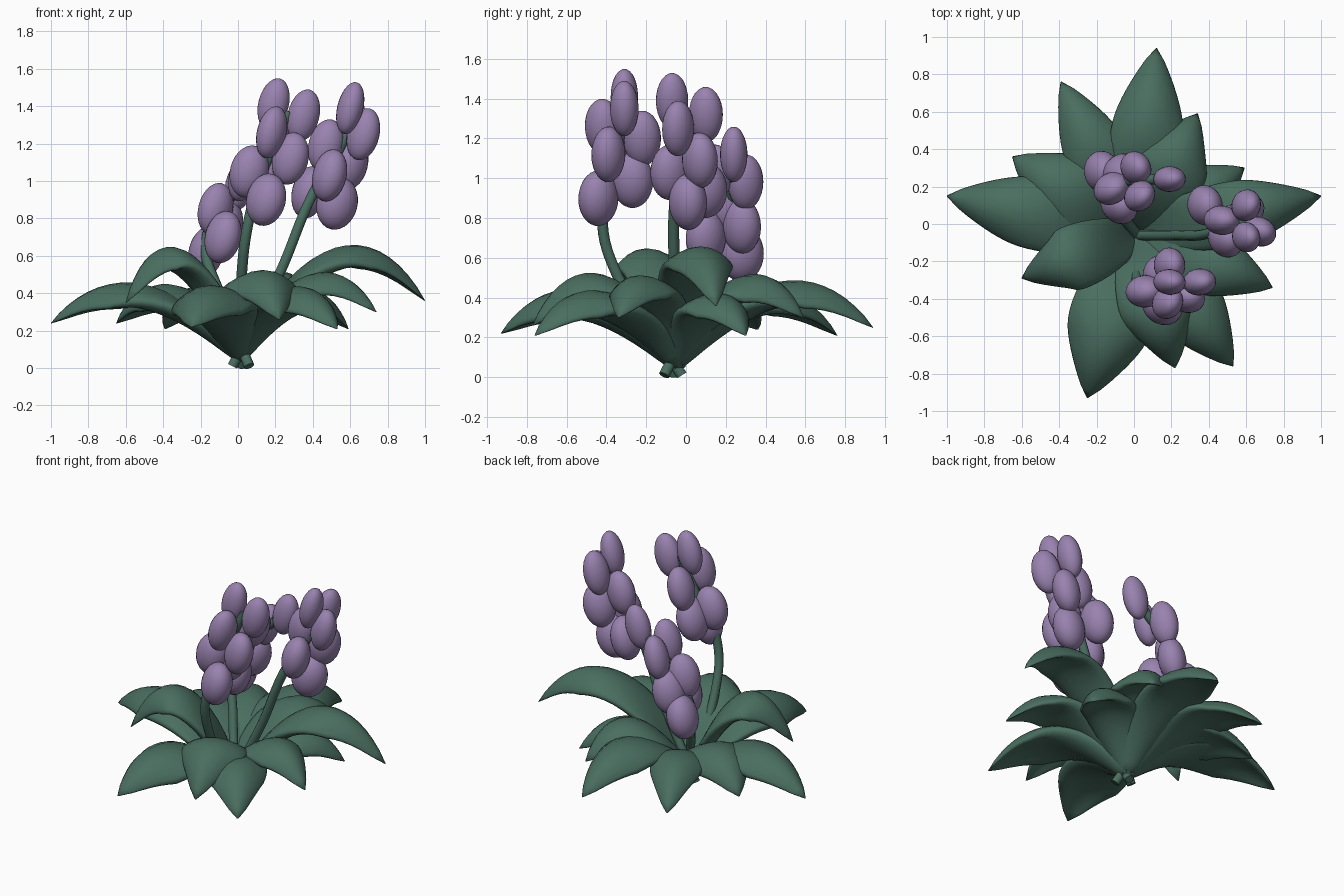
import bpy
import math
from mathutils import Vector

default_cube = bpy.data.objects.get("Cube")
if default_cube:
    bpy.data.objects.remove(default_cube, do_unlink=True)


def make_material(name, colour):
    material = bpy.data.materials.new(name)
    material.use_nodes = True
    material.diffuse_color = colour
    shader = material.node_tree.nodes["Principled BSDF"]
    shader.inputs["Base Color"].default_value = colour
    shader.inputs["Roughness"].default_value = 0.8
    return material


GREEN = make_material("leaf green", (0.068, 0.155, 0.117, 1))
PURPLE = make_material("bud purple", (0.32, 0.225, 0.43, 1))
CROWN = Vector((0.01, -0.05, 0.045))


def make_leaf(name, tip, peak, width, rows=18, columns=20):
    """A fleshy arching blade: channelled near the crown, drooping edges, plump underside."""
    tip = Vector(tip)
    flat = Vector((tip.x - CROWN.x, tip.y - CROWN.y, 0))
    side = Vector((-flat.y, flat.x, 0)).normalized()
    # Middle control point that lifts the midrib to the wanted peak
    control = CROWN + flat * 0.55
    control.z = (peak - 0.16 * CROWN.z - 0.36 * tip.z) / 0.48
    verts, faces = [], []
    for row in range(rows + 1):
        t = row / rows
        s = 1 - t
        middle = CROWN * s * s + control * 2 * s * t + tip * t * t
        tangent = (control - CROWN) * s + (tip - control) * t
        normal = tangent.cross(side).normalized()
        if normal.z < 0:
            normal.negate()
        half = 0.5 * width * max(math.sin(math.pi * t), 0) ** 0.75 + 0.04 * s + 0.004
        camber = half * (0.35 - 0.85 * min(t * 1.5, 1))
        for column in range(columns):
            angle = math.tau * column / columns
            u, v = math.cos(angle), math.sin(angle)
            bulge = half * v * (0.2 if v > 0 else 0.45)
            verts.append(middle + side * half * u + normal * (camber * u * u + bulge))
    for row in range(rows):
        for column in range(columns):
            a = row * columns + column
            b = row * columns + (column + 1) % columns
            faces.append((a, a + columns, b + columns, b))
    faces.append(tuple(range(columns)))
    faces.append(tuple(reversed(range(rows * columns, len(verts)))))
    mesh = bpy.data.meshes.new(name)
    mesh.from_pydata(verts, [], faces)
    mesh.materials.append(GREEN)
    mesh.shade_smooth()
    leaf = bpy.data.objects.new(name, mesh)
    bpy.context.collection.objects.link(leaf)


def make_stem(name, points):
    """A round stem swept along a smooth path."""
    curve = bpy.data.curves.new(name, "CURVE")
    curve.dimensions = "3D"
    curve.bevel_depth = 0.028
    curve.bevel_resolution = 3
    curve.resolution_u = 8
    curve.use_fill_caps = True
    spline = curve.splines.new("BEZIER")
    spline.bezier_points.add(len(points) - 1)
    for knot, point in zip(spline.bezier_points, points):
        knot.co = point
        knot.handle_left_type = knot.handle_right_type = "AUTO"
    curve.materials.append(GREEN)
    stem = bpy.data.objects.new(name, curve)
    bpy.context.collection.objects.link(stem)


def stem_at(points, z):
    """Stem position at a height."""
    for low, high in zip(points, points[1:]):
        if z <= high[2]:
            break
    share = min(max((z - low[2]) / (high[2] - low[2]), 0), 1)
    return Vector(low).lerp(Vector(high), share)


def make_buds(name, stem, centres):
    """Flattened egg-shaped buds set edge-on to the stem, slimmer at the top."""
    low = min(c[2] for c in centres)
    high = max(c[2] for c in centres)
    for index, centre in enumerate(centres, 1):
        height = (centre[2] - low) / (high - low)
        radius = 0.112 - 0.03 * height
        outward = Vector(centre) - stem_at(stem, centre[2])
        bpy.ops.mesh.primitive_uv_sphere_add(segments=24, ring_count=14, radius=1, location=centre)
        bud = bpy.context.object
        bud.name = f"{name}_bud_{index}"
        bud.scale = (radius, radius * 0.84, 0.142)
        bud.rotation_mode = "ZYX"
        bud.rotation_euler = (0, math.radians(14), math.atan2(outward.y, outward.x))
        bud.data.materials.append(PURPLE)
        bpy.ops.object.shade_smooth()


# Leaves around the crown: tip, midrib peak, width
LEAVES = [
    ((-1, 0.15, 0.24), 0.42, 0.34),
    ((-0.39, 0.76, 0.21), 0.4, 0.29),
    ((0.12, 0.94, 0.25), 0.45, 0.34),
    ((0.34, 0.59, 0.3), 0.48, 0.36),
    ((0.59, 0.3, 0.21), 0.39, 0.3),
    ((1, 0.15, 0.36), 0.625, 0.3),
    ((0.74, -0.34, 0.3), 0.48, 0.3),
    ((0.53, -0.76, 0.21), 0.4, 0.33),
    ((0.22, -0.77, 0.26), 0.485, 0.36),
    ((-0.25, -0.93, 0.22), 0.4, 0.4),
    ((-0.6, -0.29, 0.35), 0.615, 0.3),
    ((-0.65, 0.36, 0.24), 0.41, 0.36),
]
for number, (tip, peak, width) in enumerate(LEAVES, 1):
    make_leaf(f"leaf_{number}", tip, peak, width)

# Flower stems, each with its cluster of buds
FLOWERS = {
    "front": (
        [(0.02, -0.02, 0.01), (0.02, -0.34, 0.5), (0.06, -0.42, 0.8),
         (0.15, -0.34, 1.1), (0.27, -0.32, 1.37)],
        [(0.19, -0.31, 1.41), (0.35, -0.31, 1.35), (0.18, -0.42, 1.26),
         (0.28, -0.39, 1.12), (0.06, -0.36, 1.05), (0.15, -0.44, 0.9),
         (0.19, -0.22, 1.2), (0.14, -0.27, 0.99)]),
    "left": (
        [(-0.03, -0.06, 0.01), (0.22, -0.06, 0.5), (0.4, -0.05, 0.93),
         (0.52, 0, 1.13), (0.58, 0.02, 1.25)],
        [(0.6, -0.07, 1.39), (0.6, 0.1, 1.32), (0.67, -0.04, 1.25),
         (0.47, 0.02, 1.19), (0.49, -0.08, 1.03), (0.6, 0.07, 1.09),
         (0.53, 0.01, 0.88), (0.38, 0.1, 0.94)]),
    "back": (
        [(0.06, -0.11, 0.01), (-0.1, 0.09, 0.4), (-0.17, 0.2, 0.68),
         (-0.05, 0.23, 0.9), (0.14, 0.24, 1.08)],
        [(0.19, 0.24, 1.12), (0.01, 0.3, 0.98), (-0.12, 0.19, 0.85),
         (-0.17, 0.28, 0.62), (-0.07, 0.28, 0.76), (-0.08, 0.1, 0.7),
         (0.03, 0.15, 1.03)]),
}
for name, (path, centres) in FLOWERS.items():
    make_stem(f"{name}_stem", path)
    make_buds(name, path, centres)
